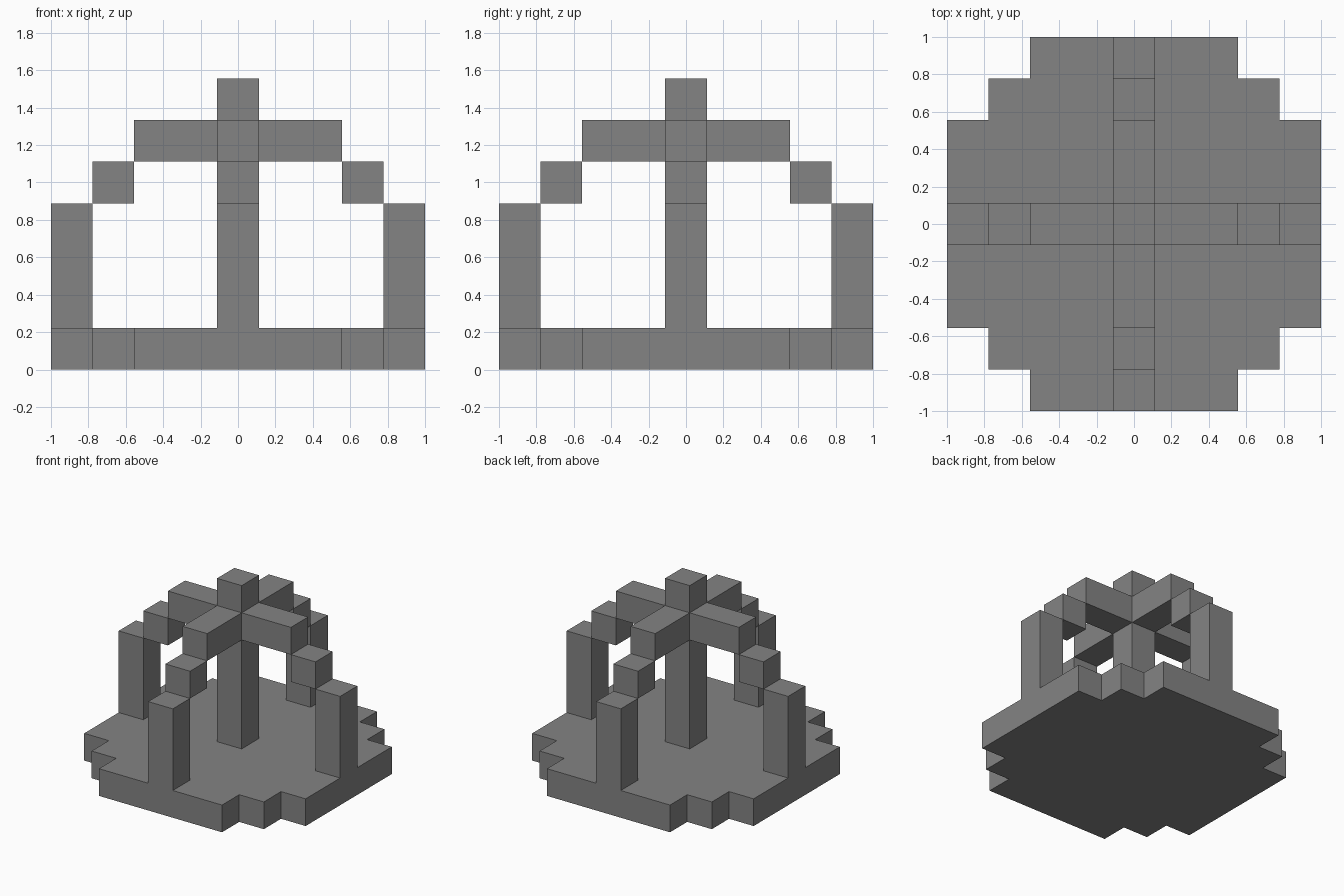
import bpy
import bmesh
from mathutils import Matrix, Vector
from math import radians

U = 2 / 9  # one block

old = bpy.data.objects.get("Cube")
if old:
    bpy.data.objects.remove(old, do_unlink=True)

# Single stone colour
stone = bpy.data.materials.new("stone_grey")
stone.use_nodes = True
colour = (0.23, 0.23, 0.23, 1)
stone.diffuse_color = colour
stone.node_tree.nodes["Principled BSDF"].inputs["Base Color"].default_value = colour


def finish(name, bm):
    bmesh.ops.recalc_face_normals(bm, faces=bm.faces)
    mesh = bpy.data.meshes.new(name)
    bm.to_mesh(mesh)
    bm.free()
    mesh.materials.append(stone)
    bpy.context.collection.objects.link(bpy.data.objects.new(name, mesh))


def block(name, low, high, angle=0):
    """Box between two corners given in blocks, turned about the centre."""
    low, high = Vector(low) * U, Vector(high) * U
    bm = bmesh.new()
    bmesh.ops.create_cube(bm, size=1)
    bmesh.ops.scale(bm, vec=high - low, verts=bm.verts)
    bmesh.ops.translate(bm, vec=(low + high) / 2, verts=bm.verts)
    bmesh.ops.rotate(bm, cent=(0, 0, 0), verts=bm.verts,
                     matrix=Matrix.Rotation(radians(angle), 3, "Z"))
    finish(name, bm)


# Stepped round base, from one corner's outline turned four times
corner = [(4.5, 2.5), (3.5, 2.5), (3.5, 3.5), (2.5, 3.5), (2.5, 4.5)]
outline = []
for i in range(4):
    turn = Matrix.Rotation(radians(90 * i), 3, "Z")
    outline += [turn @ Vector((x * U, y * U, 0)) for x, y in corner]
    # the next quarter starts on the mirrored side
bm = bmesh.new()
face = bm.faces.new([bm.verts.new(p) for p in outline])
top = bmesh.ops.extrude_face_region(bm, geom=[face])
bmesh.ops.translate(bm, vec=(0, 0, U),
                    verts=[g for g in top["geom"] if isinstance(g, bmesh.types.BMVert)])
finish("base", bm)

# Central pole with its raised top
block("centre_pole", (-.5, -.5, 1), (.5, .5, 7))

# Four stepped ribs
for i, side in enumerate(("left", "back", "right", "front")):
    angle = 90 * i
    block(side + "_post", (3.5, -.5, 1), (4.5, .5, 4), angle)
    block(side + "_step", (2.5, -.5, 4), (3.5, .5, 5), angle)
    block(side + "_roof_beam", (.5, -.5, 5), (2.5, .5, 6), angle)
